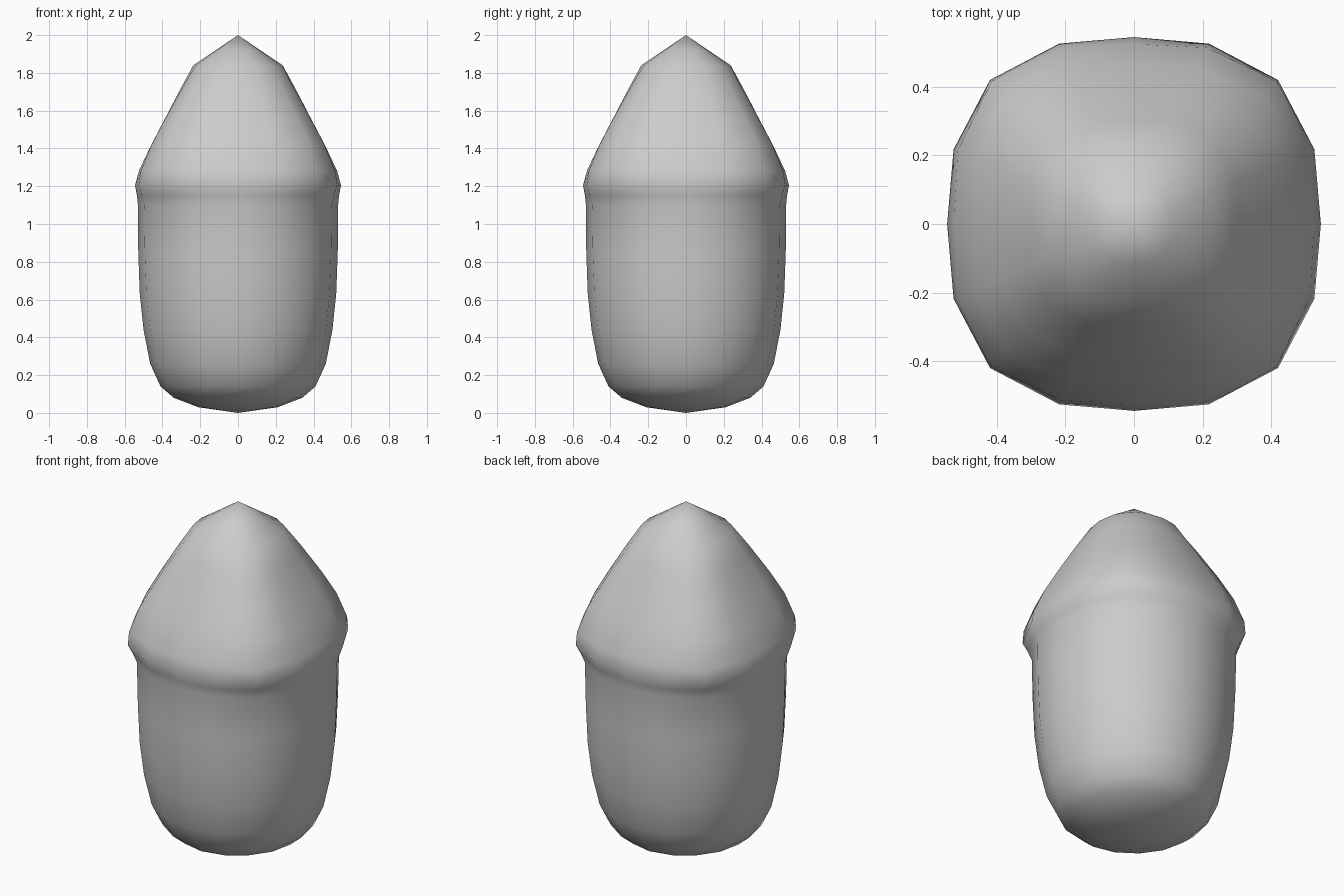
import bpy, bmesh, math

if "Cube" in bpy.data.objects:
    bpy.data.objects.remove(bpy.data.objects["Cube"])

SIDES = 16
# rings: height, half width across the flats, radius at the rounded corners
RINGS = [
    (0.03, 0.21, 0.207), (0.08, 0.34, 0.335), (0.14, 0.41, 0.407),
    (0.26, 0.465, 0.465), (0.44, 0.50, 0.507), (0.63, 0.52, 0.53),
    (0.85, 0.528, 0.54), (1.10, 0.53, 0.545), (1.15, 0.535, 0.565),
    (1.205, 0.545, 0.594), (1.28, 0.525, 0.588), (1.42, 0.459, 0.532),
    (1.555, 0.388, 0.45), (1.72, 0.302, 0.337), (1.84, 0.237, 0.247),
    (1.92, 0.118, 0.124),
]


def ring(bm, z, flat, corner):
    """Rounded-square ring blending the flat and corner radii."""
    verts = []
    for i in range(SIDES):
        t = 2 * math.pi * i / SIDES
        r = flat + (corner - flat) * math.sin(2 * t) ** 2
        verts.append(bm.verts.new((r * math.cos(t), r * math.sin(t), z)))
    return verts


# acorn: body, rim groove and pointed cap in one skin
bm = bmesh.new()
rings = [ring(bm, *r) for r in RINGS]
bottom = bm.verts.new((0, 0, 0))
tip = bm.verts.new((0, 0, 2))
for i in range(SIDES):
    j = (i + 1) % SIDES
    for a, b in zip(rings, rings[1:]):
        bm.faces.new((a[i], a[j], b[j], b[i]))
    bm.faces.new((bottom, rings[0][j], rings[0][i]))
    bm.faces.new((tip, rings[-1][i], rings[-1][j]))
bmesh.ops.recalc_face_normals(bm, faces=bm.faces)
for f in bm.faces:
    f.smooth = True

mesh = bpy.data.meshes.new("acorn")
bm.to_mesh(mesh)
bm.free()
obj = bpy.data.objects.new("acorn", mesh)
bpy.context.collection.objects.link(obj)
